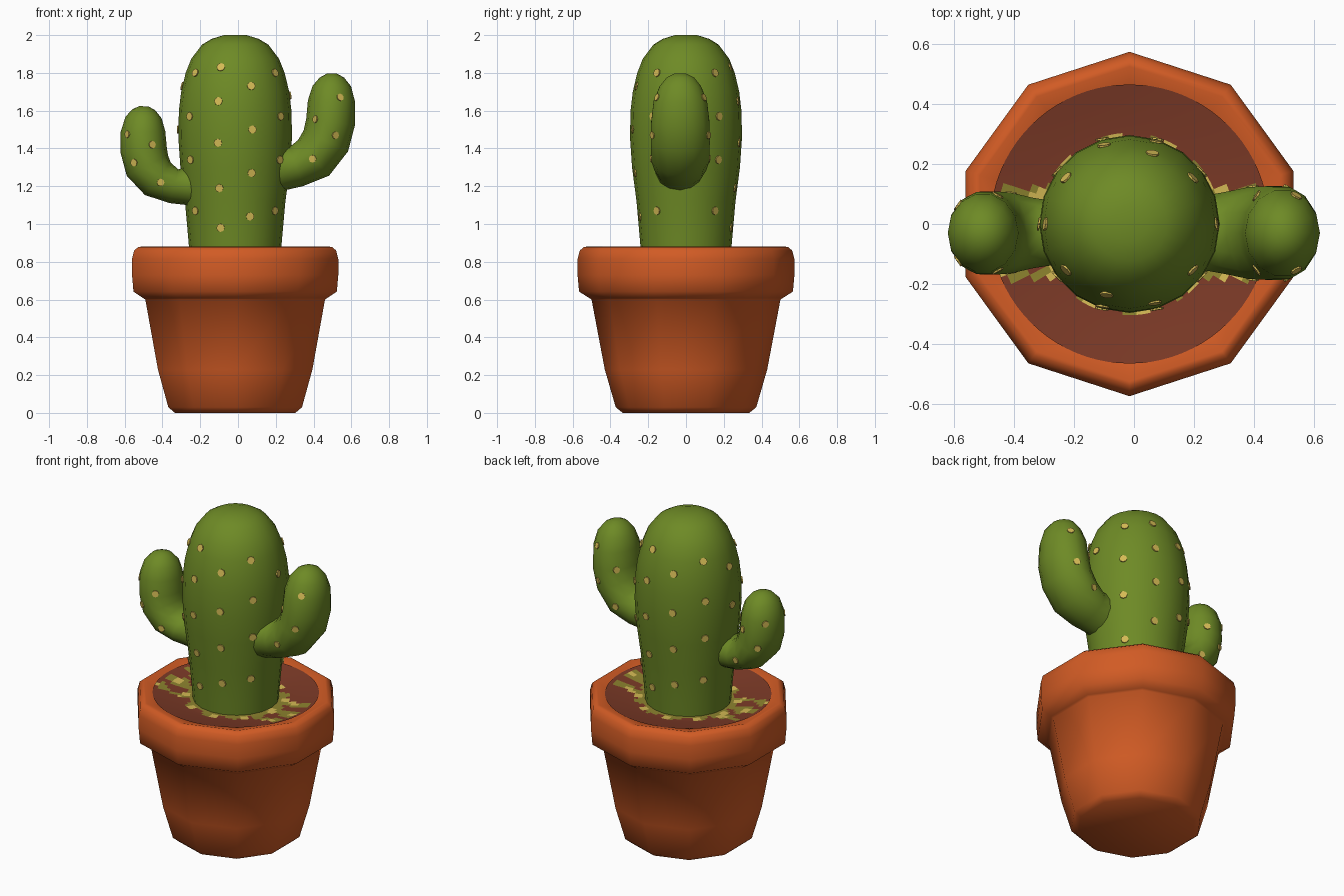
import bpy, bmesh, math
from mathutils import Vector
from mathutils.bvhtree import BVHTree

if "Cube" in bpy.data.objects:
    bpy.data.objects.remove(bpy.data.objects["Cube"])

CX = -0.015  # pot and trunk sit slightly left of centre


def material(name, rgb):
    m = bpy.data.materials.new(name)
    m.diffuse_color = (*rgb, 1)
    m.use_nodes = True
    m.node_tree.nodes["Principled BSDF"].inputs["Base Color"].default_value = m.diffuse_color
    return m


GREEN = material("cactus green", (0.155, 0.255, 0.019))
ORANGE = material("terracotta", (0.64, 0.105, 0.018))
SOIL = material("soil brown", (0.20, 0.042, 0.02))
YELLOW = material("spine yellow", (0.66, 0.49, 0.09))
OLIVE = material("moss olive", (0.27, 0.23, 0.028))


def finish(bm, name, mats, angle=60):
    bmesh.ops.recalc_face_normals(bm, faces=bm.faces)
    me = bpy.data.meshes.new(name)
    bm.to_mesh(me)
    bm.free()
    ob = bpy.data.objects.new(name, me)
    bpy.context.collection.objects.link(ob)
    for m in mats:
        me.materials.append(m)
    bpy.ops.object.select_all(action='DESELECT')
    ob.select_set(True)
    bpy.context.view_layer.objects.active = ob
    bpy.ops.object.shade_smooth_by_angle(angle=math.radians(angle))
    return ob


def loft(rings, close_start=True, close_end=True):
    """Skin a list of equal-length point rings."""
    bm = bmesh.new()
    vr = [[bm.verts.new(p) for p in r] for r in rings]
    n = len(vr[0])
    for a, b in zip(vr, vr[1:]):
        for i in range(n):
            j = (i + 1) % n
            bm.faces.new((a[i], a[j], b[j], b[i]))
    if close_start:
        bm.faces.new(vr[0])
    if close_end:
        bm.faces.new(vr[-1])
    return bm


def circle(r, z, n, sy=1.0):
    out = []
    for i in range(n):
        a = math.pi / 2 + 2 * math.pi * i / n
        out.append((CX + r * math.cos(a), r * sy * math.sin(a), z))
    return out


# Ten-sided pot with thick rim and sunken mouth
pot_profile = [(0.335, 0), (0.372, 0.03), (0.43, 0.23), (0.50, 0.60), (0.512, 0.608),
               (0.566, 0.642), (0.574, 0.73), (0.574, 0.815), (0.562, 0.86), (0.54, 0.878),
               (0.525, 0.88), (0.40, 0.84), (0.38, 0.82)]
finish(loft([circle(r, z, 10) for r, z in pot_profile]), "pot", [ORANGE])

# Soil bowl with mossy patches near the trunk and beneath the arms
rings = []
for k in range(13):
    r = 0.465 - k * 0.023
    rings.append(circle(r, 0.84 + 0.031 * max(0, (r - 0.28) / 0.185) ** 1.2, 80))
bm = loft(rings, False, True)
for f in bm.faces:
    c = f.calc_center_median()
    x, y = c.x - CX, c.y
    r = math.hypot(x, y)
    a = math.atan2(y, x)
    near = r < 0.275 + 0.02 * math.sin(a * 11)
    under_arm = 0.24 < abs(x) < 0.43 and abs(y + 0.03) < 0.155
    wave = math.sin(45 * y + 9 * x) + 0.6 * math.sin(31 * x - 20 * y)
    if near or (under_arm and wave > -0.1):
        f.material_index = 1
    if (under_arm and wave > 1.2) or (0.25 < r < 0.30 and math.sin(a * 10 + math.pi) > 0.8):
        f.material_index = 2
finish(bm, "soil", [SOIL, OLIVE, YELLOW])

# Cactus trunk with domed top
trunk_profile = [(0.24, 0.82), (0.248, 0.92), (0.266, 1.12), (0.29, 1.30), (0.301, 1.46),
                 (0.298, 1.60), (0.286, 1.70), (0.262, 1.80), (0.232, 1.875), (0.175, 1.95),
                 (0.125, 1.98), (0.06, 2.0)]
trunk = finish(loft([circle(r, z, 20, 0.985) for r, z in trunk_profile]), "trunk", [GREEN])


# Arms: elliptical rings swept along a bent path (x, z, in-plane radius, y radius)
def arm(name, path, y0=-0.03, n=14):
    rings = []
    for i, (x, z, r, ry) in enumerate(path):
        p, q = path[max(i - 1, 0)], path[min(i + 1, len(path) - 1)]
        t = Vector((q[0] - p[0], 0, q[1] - p[1])).normalized()
        nrm = Vector((-t.z, 0, t.x))
        c = Vector((x, y0, z))
        rings.append([c + nrm * r * math.cos(2 * math.pi * k / n)
                      + Vector((0, ry, 0)) * math.sin(2 * math.pi * k / n) for k in range(n)])
    return finish(loft(rings), name, [GREEN])


right_arm = arm("right_arm", [
    (0.18, 1.30, 0.15, 0.14), (0.25, 1.30, 0.12, 0.13), (0.31, 1.305, 0.11, 0.14),
    (0.40, 1.35, 0.125, 0.157), (0.465, 1.44, 0.13, 0.16), (0.49, 1.54, 0.13, 0.158),
    (0.495, 1.65, 0.125, 0.145), (0.497, 1.73, 0.102, 0.112), (0.497, 1.775, 0.065, 0.075),
    (0.497, 1.797, 0.025, 0.03)])
left_arm = arm("left_arm", [
    (-0.20, 1.205, 0.13, 0.12), (-0.27, 1.20, 0.10, 0.11), (-0.34, 1.20, 0.092, 0.12),
    (-0.425, 1.24, 0.11, 0.138), (-0.48, 1.31, 0.122, 0.142), (-0.499, 1.39, 0.123, 0.14),
    (-0.503, 1.49, 0.118, 0.132), (-0.50, 1.565, 0.095, 0.105), (-0.498, 1.605, 0.06, 0.065),
    (-0.497, 1.623, 0.025, 0.025)])


# Yellow spine spots: thin discs laid on the surface by ray casting
def spots(name, target, rays, radius=0.022):
    deps = bpy.context.evaluated_depsgraph_get()
    tree = BVHTree.FromObject(target, deps)
    bm = bmesh.new()
    for origin, direction in rays:
        loc, nrm, _, _ = tree.ray_cast(Vector(origin), Vector(direction))
        if loc is None:
            continue
        rot = nrm.to_track_quat('Z', 'Y').to_matrix().to_4x4()
        rot.translation = loc + nrm * 0.002
        bmesh.ops.create_cone(bm, cap_ends=True, segments=8, radius1=radius,
                              radius2=radius, depth=0.007, matrix=rot)
    finish(bm, name, [YELLOW], 30)


low = [0.98, 1.19, 1.43, 1.65, 1.83]
mid = [1.04, 1.27, 1.50, 1.73]
side = [1.07, 1.34, 1.57, 1.80]
columns = {-108: low, -72: mid, 72: low, 108: mid, -36: side, 36: side, 144: side, -144: side,
           0: [1.68], 180: [1.50, 1.73]}
rays = []
for deg, heights in columns.items():
    d = Vector((math.cos(math.radians(deg)), math.sin(math.radians(deg)), 0))
    rays += [(Vector((CX, 0, z)) + d, -d) for z in heights]
spots("trunk_spots", trunk, rays)


def both_sides(points):
    return [((x, s, z), (0, -s, 0)) for x, z in points for s in (-1, 1)]


spots("right_arm_spots", right_arm,
      both_sides([(0.54, 1.67), (0.41, 1.555), (0.515, 1.47), (0.395, 1.345)]), 0.02)
spots("left_arm_spots", left_arm,
      both_sides([(-0.585, 1.475), (-0.455, 1.42), (-0.55, 1.325), (-0.41, 1.22)]), 0.02)
